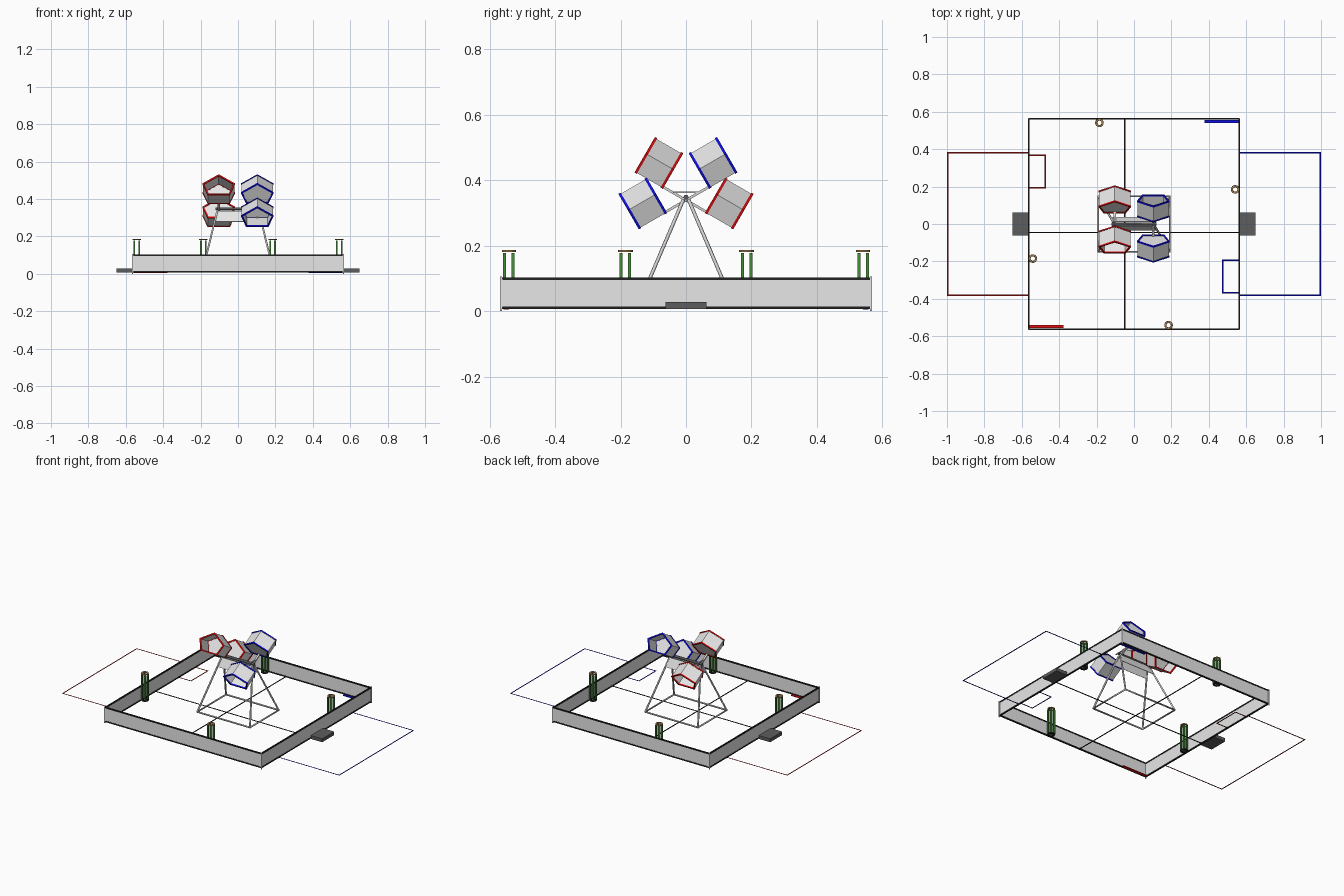
import bpy, bmesh, math
from mathutils import Matrix, Vector

if "Cube" in bpy.data.objects:
    bpy.data.objects.remove(bpy.data.objects["Cube"])


def material(name, r, g, b):
    m = bpy.data.materials.new(name)
    m.use_nodes = True
    m.diffuse_color = (r, g, b, 1)
    m.node_tree.nodes["Principled BSDF"].inputs["Base Color"].default_value = (r, g, b, 1)
    return m


PANEL = material("panel grey", 0.82, 0.82, 0.82)
BLACK = material("black", 0.015, 0.015, 0.015)
DARK = material("dark grey", 0.11, 0.11, 0.11)
METAL = material("metal grey", 0.65, 0.65, 0.65)
RED = material("red", 0.75, 0.005, 0.005)
DARK_RED = material("dark red", 0.34, 0.005, 0.005)
BLUE = material("blue", 0.005, 0.005, 0.75)
DARK_BLUE = material("dark blue", 0.0, 0.0, 0.5)
GREEN = material("green", 0.06, 0.27, 0.04)
BROWN = material("brown", 0.42, 0.24, 0.09)


def finish(name, bm, mat, matrix=None, thickness=0.0, offset=-1):
    bmesh.ops.recalc_face_normals(bm, faces=bm.faces)
    mesh = bpy.data.meshes.new(name)
    bm.to_mesh(mesh)
    bm.free()
    mesh.materials.append(mat)
    ob = bpy.data.objects.new(name, mesh)
    bpy.context.collection.objects.link(ob)
    if matrix:
        ob.matrix_world = matrix
    if thickness:
        mod = ob.modifiers.new("thickness", "SOLIDIFY")
        mod.thickness = thickness
        mod.offset = offset
        mod.use_even_offset = True
    return ob


def box(name, lo, hi, mat, matrix=None):
    lo, hi = Vector(lo), Vector(hi)
    bm = bmesh.new()
    bmesh.ops.create_cube(bm, size=1, matrix=Matrix.Translation((lo + hi) / 2)
                          @ Matrix.Diagonal((*(hi - lo), 1)))
    return finish(name, bm, mat, matrix)


def flat(name, corners, mat, matrix=None, thickness=0.0):
    bm = bmesh.new()
    bm.faces.new([bm.verts.new(co) for co in corners])
    return finish(name, bm, mat, matrix, thickness)


def band(name, loop_a, loop_b, mat, matrix, thickness, offset=-1, cap=False):
    """Strip of faces between two closed loops, with an optional cap on the first."""
    bm = bmesh.new()
    a, b = [[bm.verts.new(co) for co in loop] for loop in (loop_a, loop_b)]
    for i in range(len(a)):
        j = (i + 1) % len(a)
        bm.faces.new((a[i], a[j], b[j], b[i]))
    if cap:
        bm.faces.new(a)
    return finish(name, bm, mat, matrix, thickness, offset)


def tube(name, points, radius, mat, closed=False):
    cu = bpy.data.curves.new(name, "CURVE")
    cu.dimensions = "3D"
    cu.bevel_depth = radius
    cu.bevel_resolution = 1
    cu.use_fill_caps = True
    sp = cu.splines.new("POLY")
    sp.points.add(len(points) - 1)
    for p, co in zip(sp.points, points):
        p.co = (*co, 1)
    sp.use_cyclic_u = closed
    cu.materials.append(mat)
    ob = bpy.data.objects.new(name, cu)
    bpy.context.collection.objects.link(ob)


def ring(radius, z, n=14):
    return [(radius * math.cos(2 * math.pi * i / n), radius * math.sin(2 * math.pi * i / n), z)
            for i in range(n)]


# Perimeter walls: panel, rails and corner post, turned to the four sides
H = 0.566
for i, side in enumerate(("front", "left", "back", "right")):
    turn = Matrix.Rotation(i * math.pi / 2, 4, "Z")
    box(side + "_wall_panel", (-H, -H + 0.002, 0.012), (H, -H + 0.006, 0.098), PANEL, turn)
    for label, z in (("bottom", 0.006), ("top", 0.095)):
        box(f"{side}_{label}_rail", (-H, -H, z), (H, -H + 0.008, z + 0.008), BLACK, turn)
    box(side + "_corner_post", (-H - 0.002, -H - 0.002, 0), (-H + 0.004, -H + 0.004, 0.106), PANEL, turn)

    # Rod post standing inside the wall
    at = turn @ Matrix.Translation((0.185, -0.541, 0))
    for dx in (-0.013, 0.013):
        for dy in (-0.013, 0.013):
            box(side + "_post_rod", (dx - 0.0045, dy - 0.0045, 0.01), (dx + 0.0045, dy + 0.0045, 0.178), GREEN, at)
    band(side + "_post_ring", ring(0.013, 0.184), ring(0.0225, 0.184), BROWN, at, 0.006, 0)
    band(side + "_post_foot", ring(0.012, 0.012), ring(0.023, 0.012), BLACK, at, 0.008, 0)

# Floor seams
box("floor_seam_long", (-0.0535, -H, 0.006), (-0.0465, H, 0.008), BLACK)
box("floor_seam_cross", (-H, -0.0485, 0.006), (H, -0.0415, 0.008), BLACK)


# Floor tape: each end has an outer zone, an inner zone, a strip and a step plate
def tape_zone(name, x0, x1, y0, y1, mat, matrix, w=0.004):
    def piece(label, xa, xb, ya, yb):
        flat(f"{name}_{label}", [(x, y, 0.006) for x, y in ((xa, ya), (xb, ya), (xb, yb), (xa, yb))], mat, matrix)
    piece("end", x1 - w, x1 + w, y0 - w, y1 + w)
    inner_end = x1 + (w if x1 < x0 else -w)
    for y in (y0, y1):
        piece("side", min(x0, inner_end), max(x0, inner_end), y - w, y + w)


for team, angle, tape, bright in (("blue", 0, DARK_BLUE, BLUE), ("red", math.pi, DARK_RED, RED)):
    turn = Matrix.Rotation(angle, 4, "Z")
    tape_zone(team + "_outer_zone", H, 0.996, -0.381, 0.381, tape, turn)
    tape_zone(team + "_inner_zone", H, 0.475, -0.367, -0.195, tape, turn)
    box(team + "_floor_strip", (0.376, 0.541, 0.005), (0.558, 0.557, 0.009), bright, turn)
    box(team + "_step_plate", (H + 0.002, -0.062, 0.006), (0.65, 0.062, 0.028), DARK, turn)

# Stand: base square, splayed legs, sloping gusset plates and pivot
base = [(-0.19, -0.148, 0.012), (0.19, -0.148, 0.012), (0.19, 0.148, 0.012), (-0.19, 0.148, 0.012)]
tube("stand_base", base, 0.0055, METAL, True)
HUB = 0.348
for sy in (-1, 1):
    for sx in (-1, 1):
        tube("stand_leg", [(sx * 0.19, sy * 0.148, 0.012), (sx * 0.11, sy * 0.008, 0.34)], 0.0055, METAL)
    plate = [(-0.124, 0.0345, 0.279), (0.124, 0.0345, 0.279), (0.11, 0.01, 0.336), (-0.11, 0.01, 0.336)]
    flat("stand_gusset", [(x, sy * y, z) for x, y, z in plate], PANEL, thickness=0.003)
for x in (-0.11, 0.103):
    box("pivot_crossbar", (x, -0.04, 0.36), (x + 0.007, 0.04, 0.365), METAL)
tube("pivot_axle", [(-0.12, 0, HUB), (0.12, 0, HUB)], 0.008, DARK)

# Swinging arms, each with two baskets that open outward
PROFILE = [(-0.058, 0), (0.058, 0), (0.085, 0.065), (0, 0.12), (-0.085, 0.065)]


def section(y):
    return [(x, y, z - 0.011) for x, z in PROFILE]


def basket(team, mat, matrix, s):
    inner, outer = s * 0.078, s * 0.17
    band(team + "_basket", section(inner), section(outer), PANEL, matrix, 0.003, cap=True)
    for label, y in (("inner", inner), ("outer", outer)):
        band(f"{team}_basket_{label}_trim", section(y - 0.004), section(y + 0.004), mat, matrix, 0.008, -0.4)


for team, x, angle, mat in (("red", -0.103, -30, RED), ("blue", 0.103, 30, BLUE)):
    place = Matrix.Translation((x, 0, HUB)) @ Matrix.Rotation(math.radians(angle), 4, "X")
    box(team + "_swing_arm", (-0.006, -0.085, -0.012), (0.006, 0.085, -0.004), METAL, place)
    for s in (-1, 1):
        basket(team, mat, place, s)
